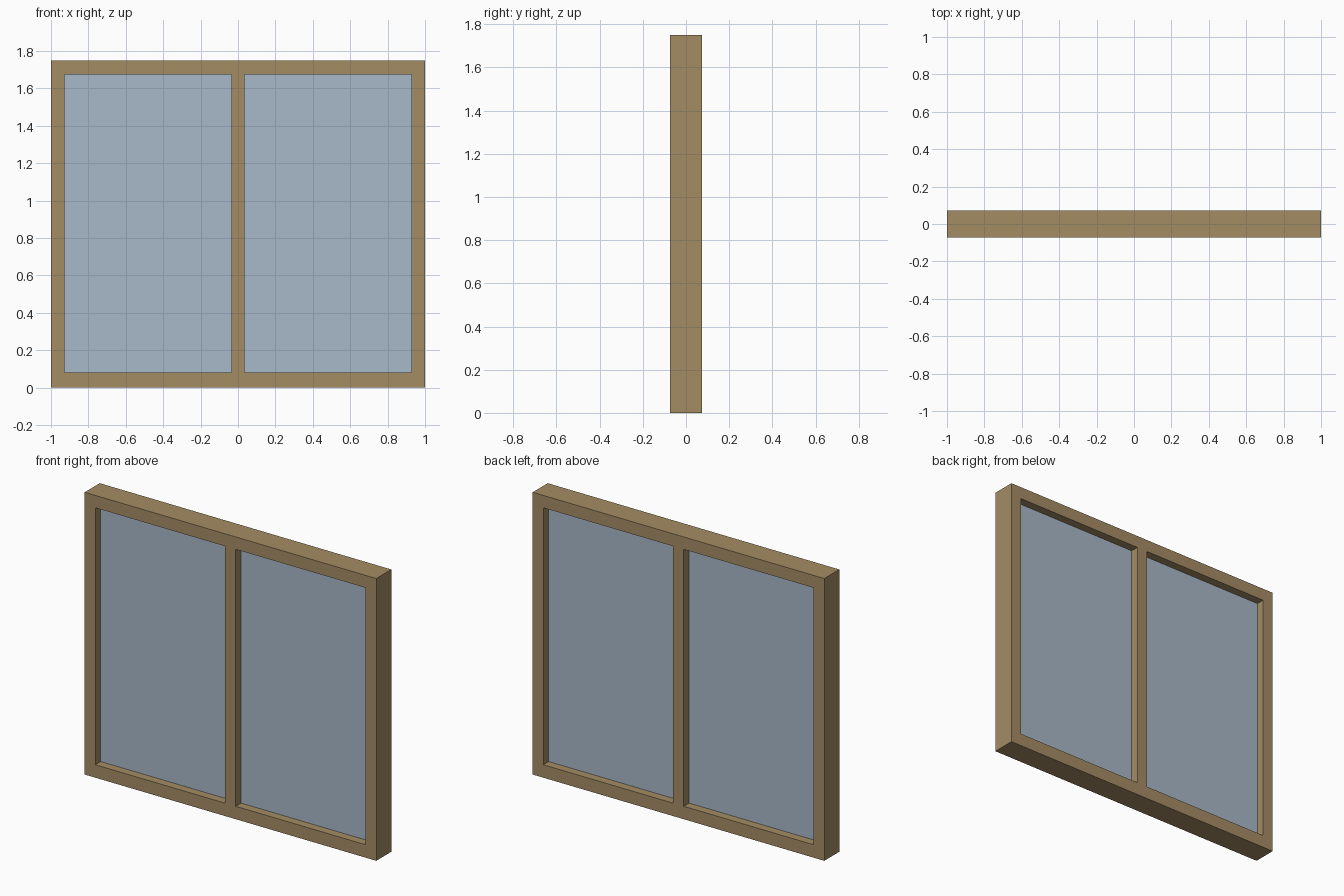
import bpy
import bmesh

if "Cube" in bpy.data.objects:
    bpy.data.objects.remove(bpy.data.objects["Cube"])

DEPTH = 0.147      # frame depth
GLASS = 0.042      # pane thickness


def srgb(r, g, b):
    def lin(c):
        c /= 255
        return c / 12.92 if c <= 0.04045 else ((c + 0.055) / 1.055) ** 2.4
    return (lin(r), lin(g), lin(b), 1)


def material(name, colour):
    m = bpy.data.materials.new(name)
    m.diffuse_color = colour
    m.use_nodes = True
    m.node_tree.nodes["Principled BSDF"].inputs["Base Color"].default_value = m.diffuse_color
    return m


def slab(name, xs, zs, depth, mat, keep):
    """Extrude the kept cells of an x/z grid into one closed solid centred on y = 0."""
    bm = bmesh.new()
    grid = [[bm.verts.new((x, -depth / 2, z)) for z in zs] for x in xs]
    for i in range(len(xs) - 1):
        for j in range(len(zs) - 1):
            if keep(i, j):
                bm.faces.new((grid[i][j], grid[i + 1][j],
                              grid[i + 1][j + 1], grid[i][j + 1]))
    ext = bmesh.ops.extrude_face_region(bm, geom=bm.faces[:], use_keep_orig=True)
    verts = [g for g in ext["geom"] if isinstance(g, bmesh.types.BMVert)]
    bmesh.ops.translate(bm, verts=verts, vec=(0, depth, 0))
    bmesh.ops.recalc_face_normals(bm, faces=bm.faces[:])
    mesh = bpy.data.meshes.new(name)
    bm.to_mesh(mesh)
    bm.free()
    mesh.materials.append(mat)
    ob = bpy.data.objects.new(name, mesh)
    bpy.context.collection.objects.link(ob)
    return ob


wood = material("tan wood", srgb(164, 140, 100))
glass = material("blue grey glass", srgb(169, 184, 200))

# Frame with central mullion: a 5 x 3 grid with two open cells
xs = [-1, -0.927, -0.036, 0.036, 0.927, 1]
zs = [0, 0.08, 1.673, 1.75]
slab("window_frame", xs, zs, DEPTH, wood,
     lambda i, j: not (i in (1, 3) and j == 1))

# One glass pane filling each opening
for name, i in (("left_pane", 1), ("right_pane", 3)):
    slab(name, xs[i:i + 2], zs[1:3], GLASS, glass, lambda i, j: True)
